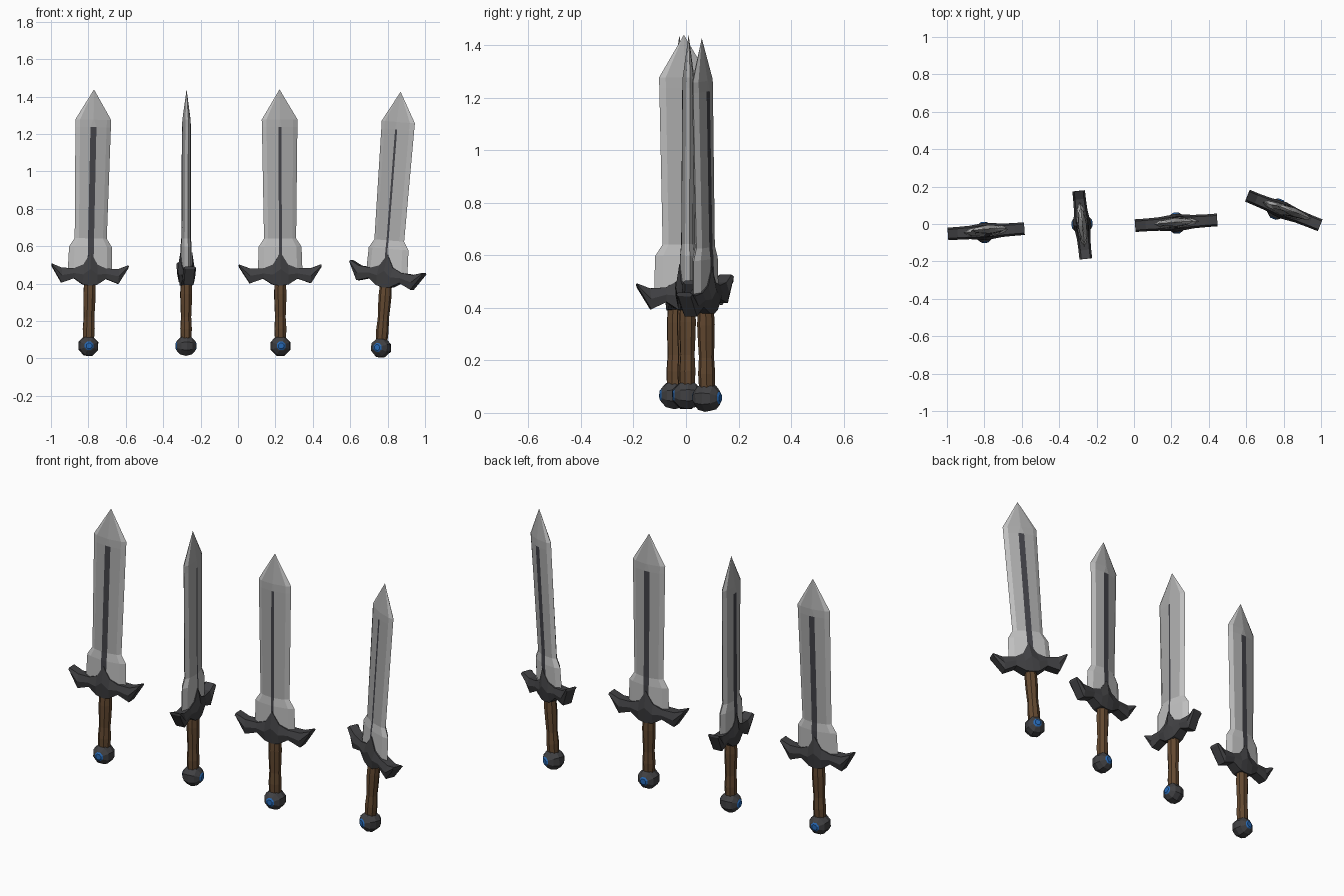
import bpy, bmesh, math
from mathutils import Matrix, Vector

cube = bpy.data.objects.get("Cube")
if cube:
    bpy.data.objects.remove(cube)


def material(name, rgb):
    m = bpy.data.materials.new(name)
    m.use_nodes = True
    color = (*rgb, 1)
    m.diffuse_color = color
    m.node_tree.nodes["Principled BSDF"].inputs["Base Color"].default_value = color
    return m


STEEL = material("steel", (0.40, 0.40, 0.40))
BRIGHT = material("bright_steel", (0.52, 0.52, 0.52))
FULLER = material("dark_fuller", (0.055, 0.055, 0.065))
IRON = material("dark_iron", (0.052, 0.052, 0.056))
WOOD = material("brown_grip", (0.125, 0.066, 0.03))
BLUE = material("blue_gem", (0.02, 0.14, 0.46))


def loft(name, rings, mats, matrix, rule=None):
    """Bridge rings of points, cap the ends and colour the faces by a rule."""
    bm = bmesh.new()
    loops = [[bm.verts.new(p) for p in ring] for ring in rings]
    n = len(loops[0])
    for a, b in zip(loops, loops[1:]):
        for i in range(n):
            j = (i + 1) % n
            bm.faces.new((a[i], a[j], b[j], b[i]))
    bm.faces.new(loops[0])
    bm.faces.new(loops[-1])
    if rule:
        bm.faces.ensure_lookup_table()
        for k, f in enumerate(bm.faces):
            f.material_index = rule(k // n, k % n)
    bmesh.ops.remove_doubles(bm, verts=bm.verts, dist=0.0004)
    bmesh.ops.recalc_face_normals(bm, faces=bm.faces)
    mesh = bpy.data.meshes.new(name)
    bm.to_mesh(mesh)
    bm.free()
    for m in mats:
        mesh.materials.append(m)
    ob = bpy.data.objects.new(name, mesh)
    ob.matrix_world = matrix
    bpy.context.collection.objects.link(ob)
    return ob


def blade(name, matrix, front):
    # Each station: height, half width, half thickness, fuller scale
    stations = [(.38, .12, .029, 1), (.53, .115, .029, 1), (.575, .086, .025, 1),
                (1.17, .095, .023, 1), (1.21, .096, .022, .2), (1.372, 0, 0, 0)]
    back = .016
    rings = []
    for z, w, t, s in stations:
        rings.append([(-w, 0, z), (-.75 * w, -.6 * t, z), (-front * s, -t, z),
                      (front * s, -t, z), (.75 * w, -.6 * t, z), (w, 0, z),
                      (.75 * w, .6 * t, z), (back * s, t, z),
                      (-back * s, t, z), (-.75 * w, .6 * t, z)])

    def rule(row, side):
        if side in (2, 7) and row < 3:
            return 2
        return 1 if row < 2 or side in (0, 4, 5, 9) else 0
    loft(name, rings, [STEEL, BRIGHT, FULLER], matrix, rule)


def guard(name, matrix, half, roll):
    # Half profile: distance out, bottom, top, half depth
    side = [(.04, .328, .435, .042), (.09, .36, .415, .036),
            (.16, .335, .415, .034), (.215, .422, .436, .034)]
    columns = [(-x, *r) for x, *r in reversed(side)]
    columns += [(0, .322, .50, .046)] + side
    rings = []
    for x, lo, hi, d in columns:
        mid, x = (lo + hi) / 2, x * half / .215
        rings.append([(x, -.75 * d, lo), (x, -d, mid), (x, -.7 * d, hi),
                      (x, .7 * d, hi), (x, d, mid), (x, .75 * d, lo)])
    pivot = Matrix.Translation((0, 0, .39))
    turn = pivot @ Matrix.Rotation(math.radians(roll), 4, "Y") @ pivot.inverted()
    loft(name, rings, [IRON], matrix @ turn)


def circle(n, rx, ry):
    step = math.tau / n
    return [(rx * math.cos((i + .5) * step), ry * math.sin((i + .5) * step))
            for i in range(n)]


def grip(name, matrix):
    # Slightly uneven carved wood
    rings = []
    for i, r in enumerate((.031, .034, .030, .033, .035, .032)):
        z = .03 + i * .062
        rings.append([(x, y, z) for x, y in circle(8, r, r * .95)])
    loft(name, rings, [WOOD], matrix)


def pommel(name, matrix):
    # Faceted knob turned around the front-to-back axis, gems at both ends
    half = [(.056, .016), (.050, .025), (.047, .030), (.030, .049)]
    profile = [(-y, r) for y, r in half] + [(0, .057)]
    profile += [(y, r) for y, r in reversed(half)]
    rings = [[(x, y, z) for x, z in circle(8, r, r)] for y, r in profile]
    last = len(profile) - 1
    loft(name, rings, [IRON, BLUE], matrix,
         lambda row, side: int(row in (0, last - 1, last)))


# Pommel centre, tip, yaw, guard half width, guard roll, front fuller half width
swords = [
    ((-.80, -.045, .067), (-.77, -.025, 1.435), 4, .205, 0, .016),
    ((-.278, 0, .067), (-.275, -.008, 1.405), 96, .183, -3, .005),
    ((.227, .005, .067), (.222, .01, 1.433), 4, .22, 0, .008),
    ((.765, .08, .058), (.87, .06, 1.433), -22, .212, 5, .006),
]
for number, (base, tip, yaw, half, roll, front) in enumerate(swords, 1):
    base, tip = Vector(base), Vector(tip)
    up = (tip - base).normalized()
    a = math.radians(yaw)
    across = Vector((math.cos(a), math.sin(a), 0))
    across = (across - up * across.dot(up)).normalized()
    depth = up.cross(across)
    matrix = Matrix((across, depth, up)).transposed().to_4x4()
    matrix.translation = base
    blade(f"blade_{number}", matrix, front)
    guard(f"guard_{number}", matrix, half, roll)
    grip(f"grip_{number}", matrix)
    pommel(f"pommel_{number}", matrix)
